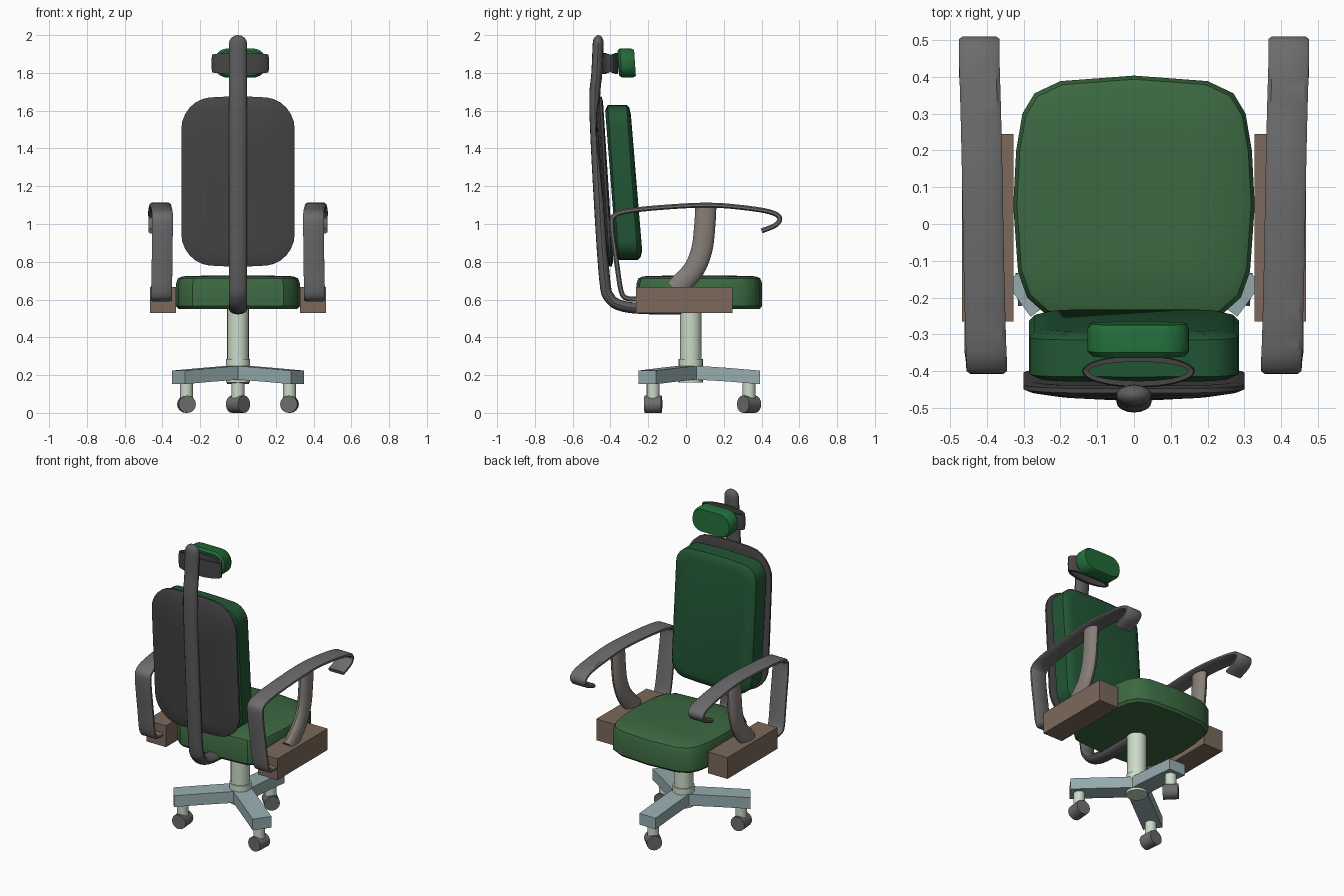
import bpy, bmesh
from math import sin, cos, pi, radians, atan2
from mathutils import Vector, Matrix

if "Cube" in bpy.data.objects:
    bpy.data.objects.remove(bpy.data.objects["Cube"])


def mat(name, r, g, b):
    m = bpy.data.materials.new(name)
    m.diffuse_color = (r, g, b, 1)
    m.use_nodes = True
    m.node_tree.nodes["Principled BSDF"].inputs["Base Color"].default_value = m.diffuse_color
    return m


SEAT = mat("seat_green", .045, .14, .053)
BACK = mat("back_green", .016, .093, .035)
HEAD = mat("head_green", .016, .15, .042)
DARK = mat("dark_grey", .06, .06, .06)
TUBE = mat("tube_grey", .11, .11, .11)
ARM = mat("arm_grey", .15, .15, .155)
WHEEL = mat("wheel_grey", .15, .15, .15)
PILLAR = mat("warm_grey", .24, .21, .19)
BROWN = mat("brown", .20, .14, .105)
BLUE = mat("blue_grey", .31, .42, .43)
PALE = mat("pale_green", .60, .71, .58)


def loft(name, rings, material, closed=False, angle=35):
    """Skin a list of equal-length point rings; cap the ends unless closed."""
    bm = bmesh.new()
    vs = [[bm.verts.new(p) for p in r] for r in rings]
    n = len(vs[0])
    pairs = list(zip(vs, vs[1:])) + ([(vs[-1], vs[0])] if closed else [])
    for a, b in pairs:
        for i in range(n):
            j = (i + 1) % n
            bm.faces.new((a[i], a[j], b[j], b[i]))
    if not closed:
        bm.faces.new(vs[0])
        bm.faces.new(vs[-1])
    bmesh.ops.recalc_face_normals(bm, faces=bm.faces)
    me = bpy.data.meshes.new(name)
    bm.to_mesh(me)
    bm.free()
    ob = bpy.data.objects.new(name, me)
    bpy.context.collection.objects.link(ob)
    me.materials.append(material)
    bpy.ops.object.select_all(action='DESELECT')
    ob.select_set(True)
    bpy.context.view_layer.objects.active = ob
    bpy.ops.object.shade_smooth_by_angle(angle=radians(angle))
    return ob


def smooth_path(pts, k=5):
    """Catmull-Rom curve through the points."""
    p = [Vector(q) for q in pts]
    p = [2 * p[0] - p[1]] + p + [2 * p[-1] - p[-2]]
    out = []
    for a, b, c, d in zip(p, p[1:], p[2:], p[3:]):
        for i in range(k):
            t = i / k
            out.append(.5 * (2 * b + (c - a) * t + (2 * a - 5 * b + 4 * c - d) * t * t
                             + (3 * b - a - 3 * c + d) * t ** 3))
    return out + [p[-2]]


def sweep(name, pts, section, material, side=1, dome=0):
    """Sweep an (x, normal) section along a path lying roughly in the yz plane."""
    path = smooth_path(pts)
    frames = []
    for i, p in enumerate(path):
        t = path[min(i + 1, len(path) - 1)] - path[max(i - 1, 0)]
        t.x = 0
        frames.append((p, t.normalized(), 1))
    if dome:
        p, t, _ = frames[0]
        frames = [(p - t * dome * sin(a), t, cos(a)) for a in (1.5, 1.2, .8, .4)] + frames
    rings = []
    for p, t, s in frames:
        n = Vector((0, -t.z, t.y))
        rings.append([(side * (p.x + a * s), p.y + n.y * b * s, p.z + n.z * b * s)
                      for a, b in section])
    return loft(name, rings, material)


def ellipse(a, b, n=16):
    return [(a * cos(2 * pi * i / n), b * sin(2 * pi * i / n)) for i in range(n)]


def rounded(w, h, r, n=6, bulge=0):
    """Rounded rectangle outline (half sizes) with slightly arched ends."""
    out = []
    for q, (sx, sz) in enumerate(((1, 1), (-1, 1), (-1, -1), (1, -1))):
        for i in range(n + 1):
            a = pi / 2 * (q + i / n)
            out.append((sx * (w - r) + r * cos(a), sz * (h - r) + r * sin(a)))
        if q in (0, 2):
            out += [(sx * (w - r) * f, sz * h) for f in (.5, 0, -.5)]
    return [(x, z + bulge * (z / h) * (1 - (x / w) ** 2)) for x, z in out]


def pad(name, outline, cx, cz, layers, tilt, material):
    """Upright cushion: outline in xz, layers of (inset, y), leaning back by tilt."""
    w = max(abs(x) for x, z in outline)
    h = max(abs(z) for x, z in outline)
    return loft(name, [[(cx + x * (1 - d / w), y - tilt * z, cz + z * (1 - d / h))
                        for x, z in outline] for d, y in layers], material)


def cylinder(name, a, b, r, material, n=20):
    a, b = Vector(a), Vector(b)
    q = (b - a).to_track_quat('Z', 'Y')
    return loft(name, [[c + q @ Vector((x, y, 0)) for x, y in ellipse(r, r, n)]
                       for c in (a, b)], material)


# seat cushion
half = [(0, .403), (.2, .388), (.27, .355), (.303, .30), (.32, .2), (.328, .05),
        (.315, -.13), (.29, -.2), (.24, -.245), (0, -.262)]
outline = half + [(-x, y) for x, y in reversed(half[1:-1])]
layers = [(.96, .55), (1, .565), (1, .685), (.97, .712), (.9, .723), (.5, .727)]
loft("seat_cushion", [[(x * s, .07 + (y - .07) * s, z) for x, y in outline]
                      for s, z in layers], SEAT)

# backrest cushion and rear shell
pad("back_cushion", rounded(.285, .395, .09, bulge=.015), 0, 1.22,
    [(.03, -.398), (0, -.385), (0, -.285), (.015, -.27), (.05, -.262)], .073, BACK)
pad("back_shell", rounded(.30, .43, .15, bulge=.02), 0, 1.225,
    [(.2, -.452), (.08, -.448), (.02, -.440), (0, -.432), (0, -.42), (.03, -.412), (.15, -.425)],
    .06, DARK)

# spine tube
sweep("spine_tube", [(0, -.465, 1.955), (0, -.472, 1.8), (0, -.483, 1.62), (0, -.458, 1.1),
                     (0, -.430, .70), (0, -.405, .61), (0, -.345, .568), (0, -.22, .552),
                     (0, 0, .55)], ellipse(.048, .029), TUBE, dome=.045)

# headrest pad and its band
pad("headrest_pad", rounded(.138, .077, .07), .012, 1.852,
    [(.012, -.358), (0, -.345), (0, -.285), (.008, -.27)], .06, HEAD)
band = []
for i in range(32):
    a = 2 * pi * i / 32
    hz = .046 + .009 * abs(sin(a))
    band.append([(.012 + (.153 - d) * cos(a), -.40 + (.044 - d) * sin(a), 1.85 + z)
                 for d, z in ((.003, -hz), (0, 0), (.003, hz), (.018, hz), (.018, -hz))])
loft("headrest_band", band, DARK, closed=True)

# side boxes, arm straps and arm pillars
strap = [(-.055, -.006), (-.045, -.013), (.045, -.013), (.055, -.006),
         (.055, .006), (.045, .013), (-.045, .013), (-.055, .006)]
arm_path = [(.405, -.25, .602), (.405, -.31, .606), (.405, -.342, .64), (.402, -.365, .78),
            (.40, -.393, .99), (.40, -.378, 1.045), (.403, -.30, 1.07), (.408, -.1, 1.09),
            (.412, .12, 1.10), (.416, .3, 1.087), (.42, .44, 1.065), (.42, .495, 1.035),
            (.42, .475, .995), (.42, .40, .963)]
pillar_path = [(.413, .105, 1.095), (.413, .10, 1.0), (.412, .085, .87), (.41, .045, .765),
               (.408, -.02, .69), (.406, -.06, .65)]
for side, label in ((-1, "left"), (1, "right")):
    loft(label + "_side_box", [[(side * x, y, z) for x, z in
                                ((.327, .53), (.467, .53), (.467, .667), (.327, .667))]
                               for y in (-.265, .245)], BROWN)
    sweep(label + "_arm_strap", arm_path, strap, ARM, side)
    sweep(label + "_arm_pillar", pillar_path, ellipse(.035, .056), PILLAR, side)

# centre column with hub collar
CY = .025
cylinder("column", (0, CY, .24), (0, CY, .56), .057, PALE, 24)
cylinder("hub_collar", (0, CY, .16), (0, CY, .285), .064, PALE, 24)

# three legs with casters: end x, end y from hub, swivel of wheel axle
for i, (ex, ey, sw) in enumerate(((0, .367, -45), (.315, -.23, 85), (-.315, -.23, 95))):
    rot = Matrix.Rotation(atan2(ey, ex), 3, 'Z')
    L = (ex * ex + ey * ey) ** .5
    hub = Vector((0, CY, 0))
    loft(f"leg_{i + 1}", [[hub + rot @ Vector((d, y, z)) for y, z in
                           ((-.058, z0), (.058, z0), (.058, z1), (-.058, z1))]
                          for d, z0, z1 in ((-.02, .176, .25), (.05, .175, .248),
                                            (.2, .166, .238), (L, .152, .224))], BLUE)
    c = hub + Vector((ex, ey, 0)) * ((L - .058) / L if i == 0 else .865)
    cylinder(f"caster_stem_{i + 1}", (c.x, c.y, .07), (c.x, c.y, .18), .034, PALE, 16)
    ax = Vector((cos(radians(sw)), sin(radians(sw)), 0)) * .045
    w = Vector((c.x, c.y, .046))
    cylinder(f"caster_wheel_{i + 1}", w - ax, w + ax, .046, WHEEL, 16)
